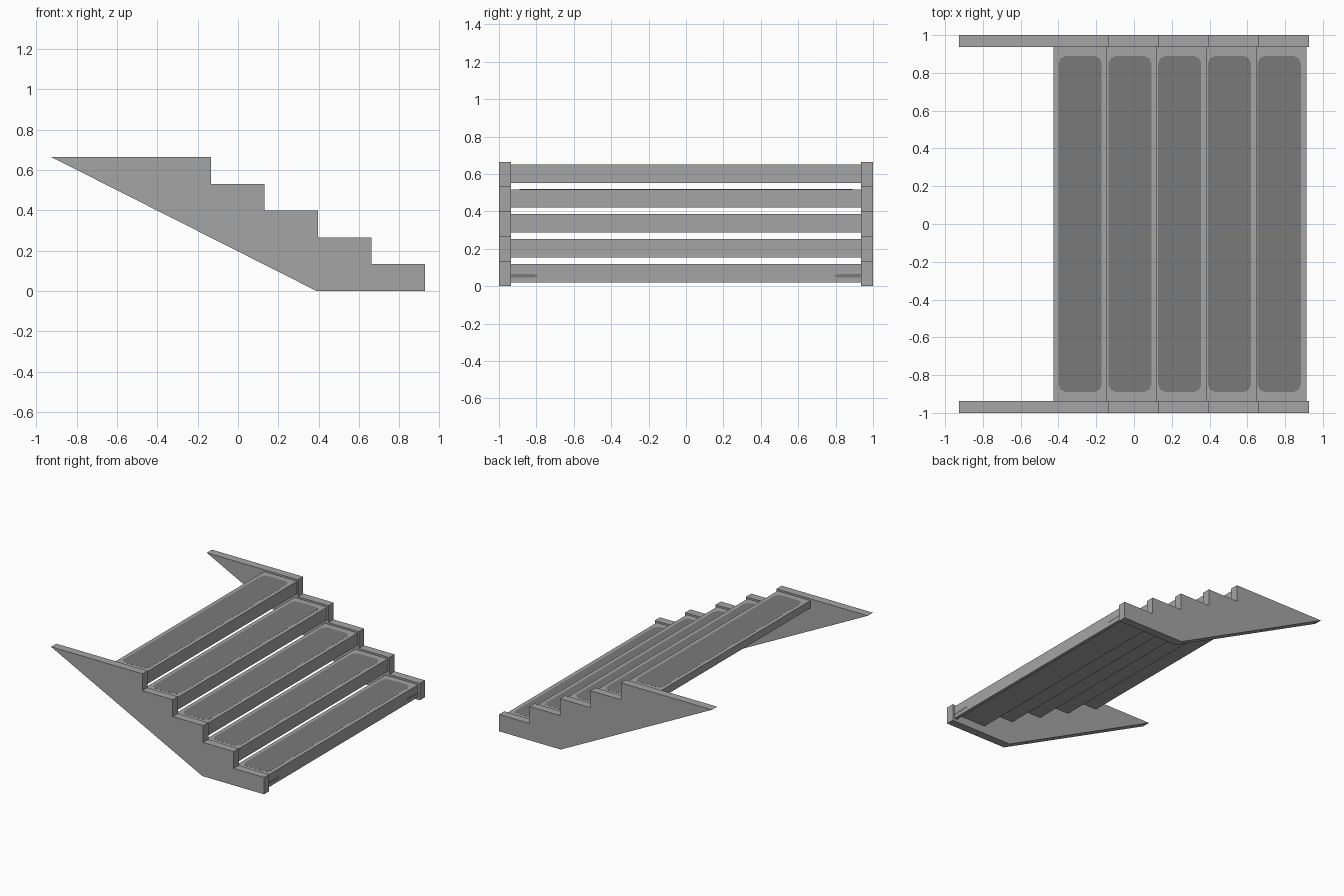
import bpy
import bmesh

cube = bpy.data.objects.get("Cube")
if cube:
    bpy.data.objects.remove(cube, do_unlink=True)


def material(name, grey):
    mat = bpy.data.materials.new(name)
    mat.use_nodes = True
    colour = (grey, grey, grey, 1)
    mat.diffuse_color = colour
    mat.node_tree.nodes["Principled BSDF"].inputs["Base Color"].default_value = colour
    return mat


frame_grey = material("light grey frame", 0.375)
worn = material("dark grey tread inlay", 0.195)


def prism(name, outline, offset, mat):
    """Extrude a flat outline of 3D points along an offset."""
    bm = bmesh.new()
    face = bm.faces.new([bm.verts.new(p) for p in outline])
    result = bmesh.ops.extrude_face_region(bm, geom=[face])
    verts = [g for g in result["geom"] if isinstance(g, bmesh.types.BMVert)]
    bmesh.ops.translate(bm, verts=verts, vec=offset)
    bmesh.ops.recalc_face_normals(bm, faces=bm.faces)
    mesh = bpy.data.meshes.new(name)
    bm.to_mesh(mesh)
    bm.free()
    mesh.materials.append(mat)
    obj = bpy.data.objects.new(name, mesh)
    bpy.context.collection.objects.link(obj)
    return obj


STEPS = 5
RISE, RUN = 0.133, 0.265
FRONT = 0.927
HALF = 0.936

# Saw-tooth side profile: sloped underside, then the steps from bottom to top
profile = [(-FRONT, RISE * STEPS), (0.39, 0)]
for i in range(STEPS):
    x = FRONT - i * RUN
    profile += [(x, i * RISE), (x, (i + 1) * RISE)]

# Side stringers
for name, y in (("front_stringer", -1), ("back_stringer", HALF)):
    prism(name, [(x, y, z) for x, z in profile], (0, 1 - HALF, 0), frame_grey)


def rounded_rectangle(x0, x1, half_y, z, cut):
    """Rectangle with two-segment corners, centred on y = 0."""
    cx, hx = (x0 + x1) / 2, (x1 - x0) / 2
    corner = [(hx, half_y - cut), (hx - cut * 0.3, half_y - cut * 0.3), (hx - cut, half_y)]
    points = []
    for sx, sy in ((1, 1), (-1, 1), (-1, -1), (1, -1)):
        part = corner if sx * sy > 0 else corner[::-1]
        points += [(cx + sx * x, sy * y, z) for x, y in part]
    return points


# Treads: a slab with a lip hanging from its front edge, and a dark inlay on top
for i in range(STEPS):
    x1 = 0.912 - i * 0.2635
    x0 = x1 - 0.285
    lip = x1 - 0.025
    z0 = i * RISE + 0.021
    z1 = z0 + 0.098
    under = z0 + 0.04
    section = [(x0, under), (lip, under), (lip, z0), (x1, z0), (x1, z1), (x0, z1)]
    prism(f"tread_{i + 1}", [(x, -HALF, z) for x, z in section],
          (0, 2 * HALF, 0), frame_grey)
    prism(f"tread_inlay_{i + 1}",
          rounded_rectangle(x0 + 0.028, x1 - 0.029, 0.89, z1 - 0.001, 0.04),
          (0, 0, 0.0016), worn)

# Small dark slivers on the face of the lowest tread
for name, side in (("left_sliver", 1), ("right_sliver", -1)):
    prism(name, [(0.911, side * y, z) for y, z in
                 ((HALF, 0.046), (HALF, 0.064), (0.81, 0.064), (0.79, 0.055), (0.81, 0.046))],
          (0.0016, 0, 0), worn)
